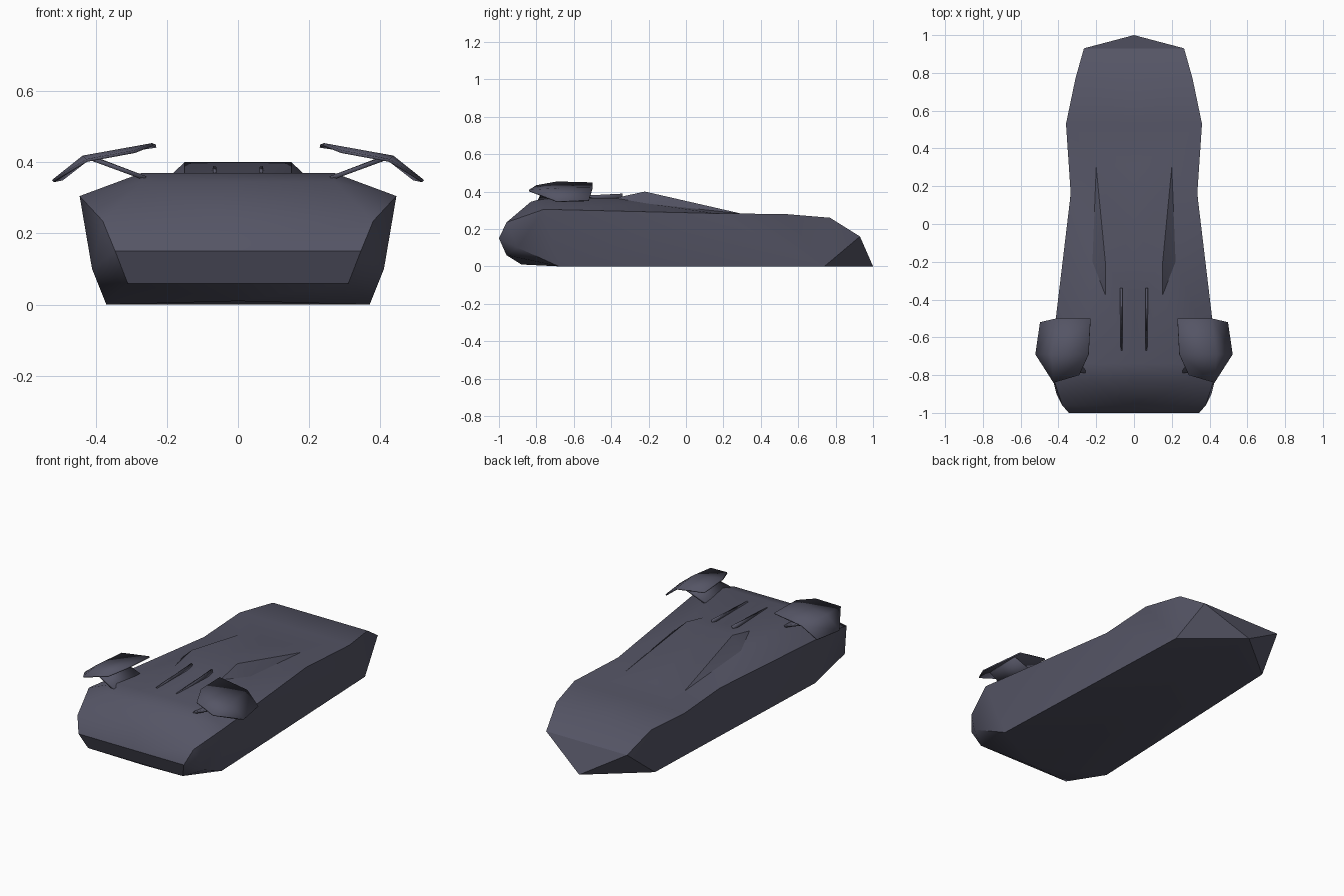
import bpy
import bmesh
from math import radians

if "Cube" in bpy.data.objects:
    bpy.data.objects.remove(bpy.data.objects["Cube"], do_unlink=True)

slate = bpy.data.materials.new("slate_grey")
slate.use_nodes = True
slate.diffuse_color = (0.09, 0.09, 0.13, 1)
slate.node_tree.nodes["Principled BSDF"].inputs["Base Color"].default_value = slate.diffuse_color


def build(name, points, faces, mirrored=False, thickness=0.0):
    """Make a mesh from named points and faces; optionally mirror and weld it."""
    bm = bmesh.new()
    for side in ((1, -1) if mirrored else (1,)):
        verts = {key: bm.verts.new((side * x, y, z)) for key, (x, y, z) in points.items()}
        for face in faces:
            bm.faces.new([verts[key] for key in face.split()])
    bmesh.ops.remove_doubles(bm, verts=bm.verts, dist=0.0005)
    bmesh.ops.recalc_face_normals(bm, faces=bm.faces)
    mesh = bpy.data.meshes.new(name)
    bm.to_mesh(mesh)
    bm.free()
    mesh.materials.append(slate)
    obj = bpy.data.objects.new(name, mesh)
    bpy.context.collection.objects.link(obj)
    if thickness:
        solid = obj.modifiers.new("thickness", "SOLIDIFY")
        solid.thickness = thickness
        solid.offset = 0
    bpy.ops.object.select_all(action="DESELECT")
    obj.select_set(True)
    bpy.context.view_layer.objects.active = obj
    bpy.ops.object.shade_smooth_by_angle(angle=radians(30))
    return obj


# Hull: corner points of the left half
hull = {
    "nose_low": (0.31, -0.96, 0.06),
    "nose_mid": (0.345, -1, 0.15),
    "nose_high": (0.38, -0.96, 0.235),
    "brow": (0.27, -0.83, 0.345),
    "deck": (0.27, -0.74, 0.37),
    "chine": (0.41, -0.9, 0.10),
    "shoulder": (0.445, -0.76, 0.305),
    "waist": (0.335, 0.16, 0.283),
    "hip": (0.36, 0.53, 0.28),
    "haunch": (0.31, 0.77, 0.26),
    "tail": (0.265, 0.93, 0.16),
    "floor_front": (0.37, -0.68, 0),
    "floor_rear": (0.314, 0.74, 0),
    "hump_front": (0.15, -0.38, 0.365),
    "hump_top": (0.15, -0.22, 0.40),
    "hump_base": (0.22, -0.2, 0.335),
    "hump_rear": (0.2, 0.3, 0.281),
    "keel": (0, -0.88, 0.01),
    "tip": (0, 1, 0),
}

# Centre-line points for every strip running across the hull
strip = ["nose_low", "nose_mid", "nose_high", "brow", "deck",
         "hump_front", "hump_top", "hump_rear", "hip", "haunch", "tail"]
for key in strip:
    hull["mid_" + key] = (0, *hull[key][1:])

hull_faces = [f"mid_{a} {a} {b} mid_{b}" for a, b in zip(strip, strip[1:])]
hull_faces += [
    # nose cheeks
    "nose_low nose_mid chine", "nose_mid nose_high chine",
    "nose_high shoulder chine", "shoulder floor_front chine",
    "nose_low chine floor_front",
    # deck slopes and hump sides
    "nose_high brow shoulder", "brow deck shoulder",
    "deck shoulder hump_base", "shoulder waist hump_base",
    "waist hump_rear hump_base", "waist hip hump_rear",
    "deck hump_base hump_front", "hump_front hump_base hump_top",
    "hump_top hump_base hump_rear",
    # flanks
    "shoulder floor_front waist", "waist floor_front floor_rear",
    "waist floor_rear hip", "hip floor_rear haunch",
    "haunch floor_rear tail", "tail floor_rear tip", "mid_tail tail tip",
    # underside
    "keel mid_nose_low nose_low floor_front", "keel floor_front floor_rear tip",
]
build("hull", hull, hull_faces, mirrored=True)

# Bent winglets, their struts, and the thin deck fins, one per side
winglet = {
    "inner_rear": (0.23, -0.5, 0.445),
    "inner_mid": (0.24, -0.69, 0.45),
    "inner_front": (0.29, -0.8, 0.43),
    "ridge_front": (0.425, -0.84, 0.405),
    "ridge_mid": (0.435, -0.69, 0.415),
    "ridge_rear": (0.41, -0.5, 0.418),
    "outer_rear": (0.495, -0.52, 0.352),
    "outer_mid": (0.52, -0.69, 0.347),
}
winglet_faces = [
    "inner_rear inner_mid ridge_mid ridge_rear",
    "inner_mid inner_front ridge_front ridge_mid",
    "ridge_rear ridge_mid outer_mid outer_rear",
    "ridge_mid ridge_front outer_mid",
]
strut = {
    "root_front": (0.26, -0.79, 0.355),
    "root_rear": (0.26, -0.55, 0.355),
    "end_rear": (0.41, -0.55, 0.412),
    "end_front": (0.41, -0.76, 0.410),
}
fin = {
    "front": (0.065, -0.67, 0.371),
    "foot": (0.07, -0.34, 0.362),
    "peak": (0.065, -0.34, 0.388),
}
for side, sign in (("left", 1), ("right", -1)):
    def flip(points):
        return {key: (sign * x, y, z) for key, (x, y, z) in points.items()}

    build(f"{side}_winglet", flip(winglet), winglet_faces, thickness=0.008)
    build(f"{side}_strut", flip(strut), [" ".join(strut)], thickness=0.012)
    build(f"{side}_fin", flip(fin), [" ".join(fin)], thickness=0.01)
